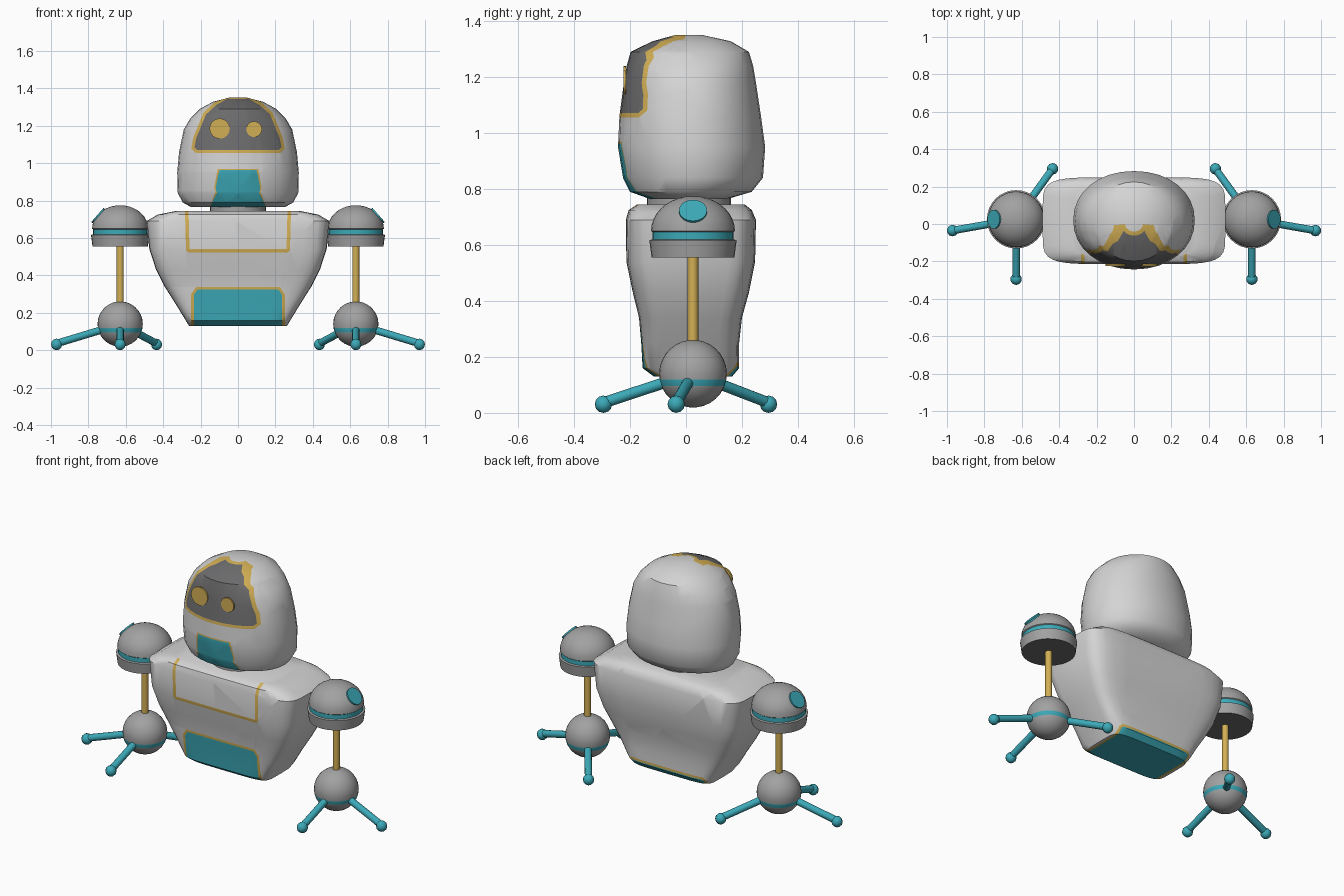
import bpy, bmesh, math
from mathutils import Vector

if "Cube" in bpy.data.objects:
    bpy.data.objects.remove(bpy.data.objects["Cube"])

COLOURS = [("shell_light_grey", (0.66, 0.66, 0.66)), ("joint_grey", (0.36, 0.36, 0.36)),
           ("visor_dark_grey", (0.15, 0.15, 0.155)), ("teal", (0.045, 0.40, 0.48)),
           ("yellow", (0.65, 0.43, 0.09))]
LIGHT, GREY, DARK, TEAL, YELLOW = range(5)
MATS = []
for mname, c in COLOURS:
    m = bpy.data.materials.new(mname)
    m.diffuse_color = (*c, 1)
    m.use_nodes = True
    m.node_tree.nodes["Principled BSDF"].inputs["Base Color"].default_value = m.diffuse_color
    MATS.append(m)


def finish(bm, name, angle=35):
    bmesh.ops.recalc_face_normals(bm, faces=bm.faces[:])
    me = bpy.data.meshes.new(name)
    bm.to_mesh(me)
    bm.free()
    for m in MATS:
        me.materials.append(m)
    ob = bpy.data.objects.new(name, me)
    bpy.context.collection.objects.link(ob)
    bpy.ops.object.select_all(action='DESELECT')
    ob.select_set(True)
    bpy.context.view_layer.objects.active = ob
    bpy.ops.object.shade_smooth_by_angle(angle=math.radians(angle))
    return ob


def loft(rows, n=2.0, cx=0.0, mat=LIGHT, seg=32):
    """Stack superellipse rings; each row is z, half width, front y, back y."""
    bm = bmesh.new()
    rings = []

    def power(v):
        return math.copysign(abs(v) ** (2 / n), v) if abs(v) > 1e-9 else 0.0
    for z, hx, yf, yb in rows:
        ring = []
        for i in range(seg):
            a = 2 * math.pi * i / seg
            ring.append(bm.verts.new((cx + hx * power(math.cos(a)),
                                      (yf + yb) / 2 + (yb - yf) / 2 * power(math.sin(a)), z)))
        rings.append(ring)
    for lo, hi in zip(rings, rings[1:]):
        for i in range(seg):
            j = (i + 1) % seg
            bm.faces.new((lo[i], lo[j], hi[j], hi[i]))
    bm.faces.new(rings[0][::-1])
    bm.faces.new(rings[-1])
    for f in bm.faces:
        f.material_index = mat
    bm.normal_update()
    return bm


def lathe(profile, cx, cy, mat):
    return loft([(z, r, cy - r, cy + r) for z, r in profile], 2, cx, mat)


def paint(bm, outline, mat, test, axis='y', inset=0.0):
    """Cut a convex counter-clockwise outline into the surface and colour its inside."""
    to3 = (lambda u, v: Vector((u, 0, v))) if axis == 'y' else (lambda u, v: Vector((u, v, 0)))
    planes = []

    def inside():
        return [f for f in bm.faces if test(f) and
                all((f.calc_center_median() - co).dot(no) > 0 for co, no in planes)]
    for (u0, v0), (u1, v1) in zip(outline, outline[1:] + outline[:1]):
        no = to3(v0 - v1, u1 - u0).normalized()
        co = to3(u0, v0) + no * inset
        faces = inside()
        geom = list({e for f in faces for e in f.edges} | {v for f in faces for v in f.verts}) + faces
        bmesh.ops.bisect_plane(bm, geom=geom, dist=1e-5, plane_co=co, plane_no=no)
        bm.normal_update()
        planes.append((co, no))
    for f in inside():
        f.material_index = mat


def rod(name, a, b, r, mat, seg=16):
    a, b = Vector(a), Vector(b)
    d = b - a
    mx = d.to_track_quat('Z', 'Y').to_matrix().to_4x4()
    mx.translation = (a + b) / 2
    bm = bmesh.new()
    bmesh.ops.create_cone(bm, cap_ends=True, segments=seg, radius1=r, radius2=r,
                          depth=d.length, matrix=mx)
    for f in bm.faces:
        f.material_index = mat
    return finish(bm, name)


def symmetric(right):
    """Close an outline from its right half, listed bottom to top."""
    return right + [(-x, z) for x, z in reversed(right)]


def front(f):
    return f.normal.y < -0.05


# Head with painted visor and chin panel
head = loft([(.765, .25, -.13, .15), (.79, .295, -.2, .235), (.84, .322, -.225, .275),
             (.95, .325, -.243, .283), (1.06, .315, -.238, .268), (1.18, .29, -.222, .25),
             (1.24, .255, -.212, .24), (1.29, .205, -.198, .225), (1.328, .135, -.12, .16),
             (1.35, .05, -.04, .06)], n=2.1)
visor = symmetric([(.225, 1.055), (.25, 1.08), (.238, 1.14), (.185, 1.27), (.125, 1.325), (.06, 1.36)])
chin_top = symmetric([(.125, .855), (.125, .88), (.108, .97)])
chin_low = symmetric([(.16, .74), (.115, .862)])
paint(head, visor, YELLOW, front)
paint(head, visor, DARK, front, inset=.016)
for o in (chin_top, chin_low):
    paint(head, o, YELLOW, front)
paint(head, symmetric([(.117, .85), (.117, .88), (.1, .963)]), TEAL, front)
paint(head, symmetric([(.15, .765), (.107, .856)]), TEAL, front)
finish(head, "head")

# Eyes
rod("eye_large", (-.098, -.224, 1.185), (-.098, -.215, 1.185), .054, YELLOW, 24)
rod("eye_small", (.086, -.224, 1.182), (.086, -.215, 1.182), .042, YELLOW, 24)

# Neck
finish(lathe([(.73, .15), (.78, .15)], 0, .01, GREY), "neck")

# Torso with chest outline and belly panel
torso = loft([(.13, .262, -.115, .165), (.16, .28, -.155, .19), (.25, .335, -.16, .19),
              (.34, .392, -.168, .2), (.43, .438, -.19, .225), (.54, .474, -.213, .247),
              (.69, .49, -.215, .25), (.725, .43, -.205, .235), (.745, .33, -.175, .21)], n=6)
chest = symmetric([(.265, .522), (.278, .535), (.285, .8)])
paint(torso, chest, YELLOW, front)
paint(torso, chest, LIGHT, front, inset=.019)
belly = symmetric([(.25, 0), (.25, .3), (.225, .338)])
under = [(-.25, -.5), (.25, -.5), (.25, .5), (-.25, .5)]
rear = symmetric([(.25, 0), (.25, .165), (.235, .18)])
for mat, inset in ((YELLOW, 0), (TEAL, .014)):
    paint(torso, belly, mat, lambda f: f.normal.y < -.3 and f.normal.z > -.75, inset=inset)
    paint(torso, under, mat, lambda f: f.normal.z < -.75, axis='z', inset=inset)
    paint(torso, rear, mat, lambda f: f.normal.y > .3 and f.normal.z > -.75, inset=inset)
finish(torso, "torso")

# Arms: capped shoulder, thin rod, ball and three toes on each side
CY = .025
for s, side in ((-1, "left"), (1, "right")):
    cx = s * .63
    dome = [(.65 + .125 * math.sin(math.radians(t)), .15 * math.cos(math.radians(t)))
            for t in range(0, 85, 10)]
    sh = lathe([(.555, .148), (.617, .156), (.62, .145), (.646, .145)] + dome, cx, CY, GREY)
    for f in sh.faces:
        if f.normal.z < -.9 and f.calc_center_median().z < .56:
            f.material_index = DARK
        elif .619 < f.calc_center_median().z < .647:
            f.material_index = TEAL
    finish(sh, side + "_shoulder")
    p, nrm = Vector((s * .75, CY, .7225)), Vector((s * .754, 0, .657))
    rod(side + "_shoulder_disc", p - nrm * .007, p + nrm * .002, .05, TEAL, 24)
    rod(side + "_arm_rod", (cx, CY, .24), (cx, CY, .57), .019, YELLOW)

    ball = lathe([(.14 - .121 * math.cos(math.radians(t)), .121 * math.sin(math.radians(t)))
                  for t in range(6, 175, 12)], cx, CY, GREY)
    paint(ball, [(-9, .096), (9, .096), (9, .119), (-9, .119)], TEAL, lambda f: True)
    finish(ball, side + "_ball")

    tips = {"outer": (.97, -.035), "front": (.63, -.295), "rear": (.435, .295)}
    for tname, (tx, ty) in tips.items():
        tip = Vector((s * tx, ty, .036))
        out = (tip - Vector((cx, CY, .036))).normalized()
        start = Vector((cx, CY, .112)) + out * .09
        rod(f"{side}_{tname}_toe", start, tip, .02, TEAL, 12)
        bm = bmesh.new()
        bmesh.ops.create_uvsphere(bm, u_segments=10, v_segments=6, radius=.031)
        for v in bm.verts:
            v.co += tip - Vector((0, 0, .005))
        for f in bm.faces:
            f.material_index = TEAL
        finish(bm, f"{side}_{tname}_toe_tip", 60)
